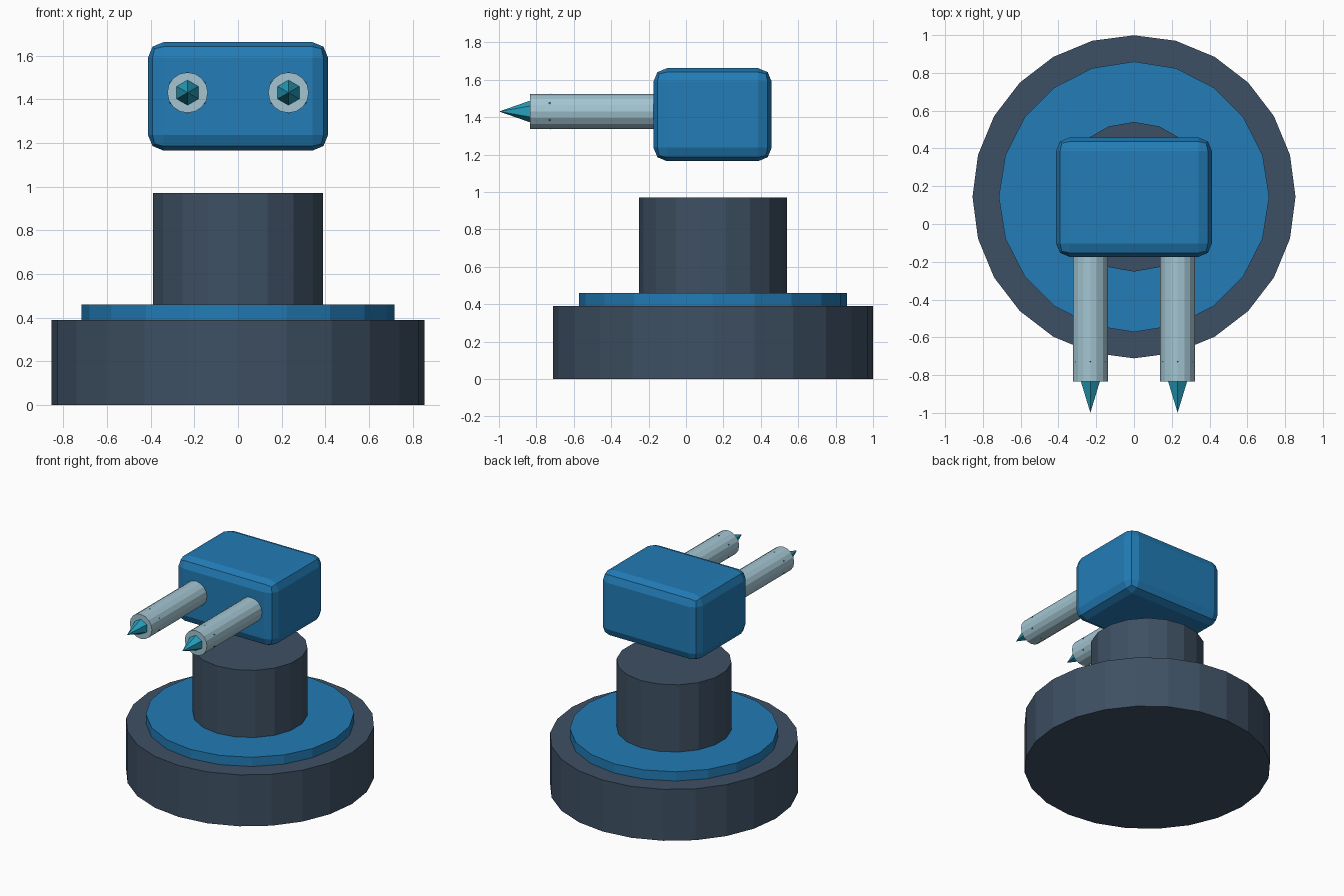
import bpy, bmesh, math
from mathutils import Matrix

if "Cube" in bpy.data.objects:
    bpy.data.objects.remove(bpy.data.objects["Cube"])


def material(name, rgb):
    m = bpy.data.materials.new(name)
    m.diffuse_color = (*rgb, 1.0)
    m.use_nodes = True
    m.node_tree.nodes["Principled BSDF"].inputs["Base Color"].default_value = m.diffuse_color
    return m


SLATE = material("slate", (0.048, 0.080, 0.125))
BLUE = material("blue", (0.016, 0.200, 0.468))
STEEL = material("pale_steel", (0.366, 0.558, 0.640))
TEAL = material("teal", (0.019, 0.352, 0.515))


def finish(name, bm, mat):
    me = bpy.data.meshes.new(name)
    bm.to_mesh(me)
    bm.free()
    me.materials.append(mat)
    ob = bpy.data.objects.new(name, me)
    bpy.context.collection.objects.link(ob)
    return ob


def cone(name, mat, sides, r1, r2, length, start, forward=False):
    """Cylinder or cone growing from start, upward or toward -y."""
    bm = bmesh.new()
    bmesh.ops.create_cone(bm, cap_ends=True, segments=sides, radius1=r1,
                          radius2=r2, depth=length,
                          matrix=Matrix.Translation((0, 0, length / 2)))
    turn = Matrix.Rotation(math.pi / 2 if forward else 0, 4, 'X')
    bm.transform(Matrix.Translation(start) @ turn)
    return finish(name, bm, mat)


# Stacked pedestal
CY = 0.144
cone("base", SLATE, 24, 0.855, 0.855, 0.39, (0, CY, 0))
cone("base_ring", BLUE, 20, 0.716, 0.716, 0.09, (0, CY, 0.37))
cone("column", SLATE, 18, 0.396, 0.396, 0.53, (0, CY, 0.44))

# Floating head with rounded edges
bm = bmesh.new()
bmesh.ops.create_cube(bm, size=1.0)
bm.transform(Matrix.Translation((0, 0.142, 1.413)) @ Matrix.Diagonal((0.825, 0.632, 0.497, 1)))
head = finish("head", bm, BLUE)
bev = head.modifiers.new("rounding", 'BEVEL')
bev.width = 0.072
bev.segments = 2

# Twin barrels with pointed tips whose base corners just poke through the barrel
for side, x in (("left", -0.231), ("right", 0.231)):
    cone(side + "_barrel", STEEL, 16, 0.093, 0.093, 0.74, (x, -0.095, 1.43), True)
    cone(side + "_tip", TEAL, 6, 0.096, 0.0, 0.274, (x, -0.725, 1.43), True)
